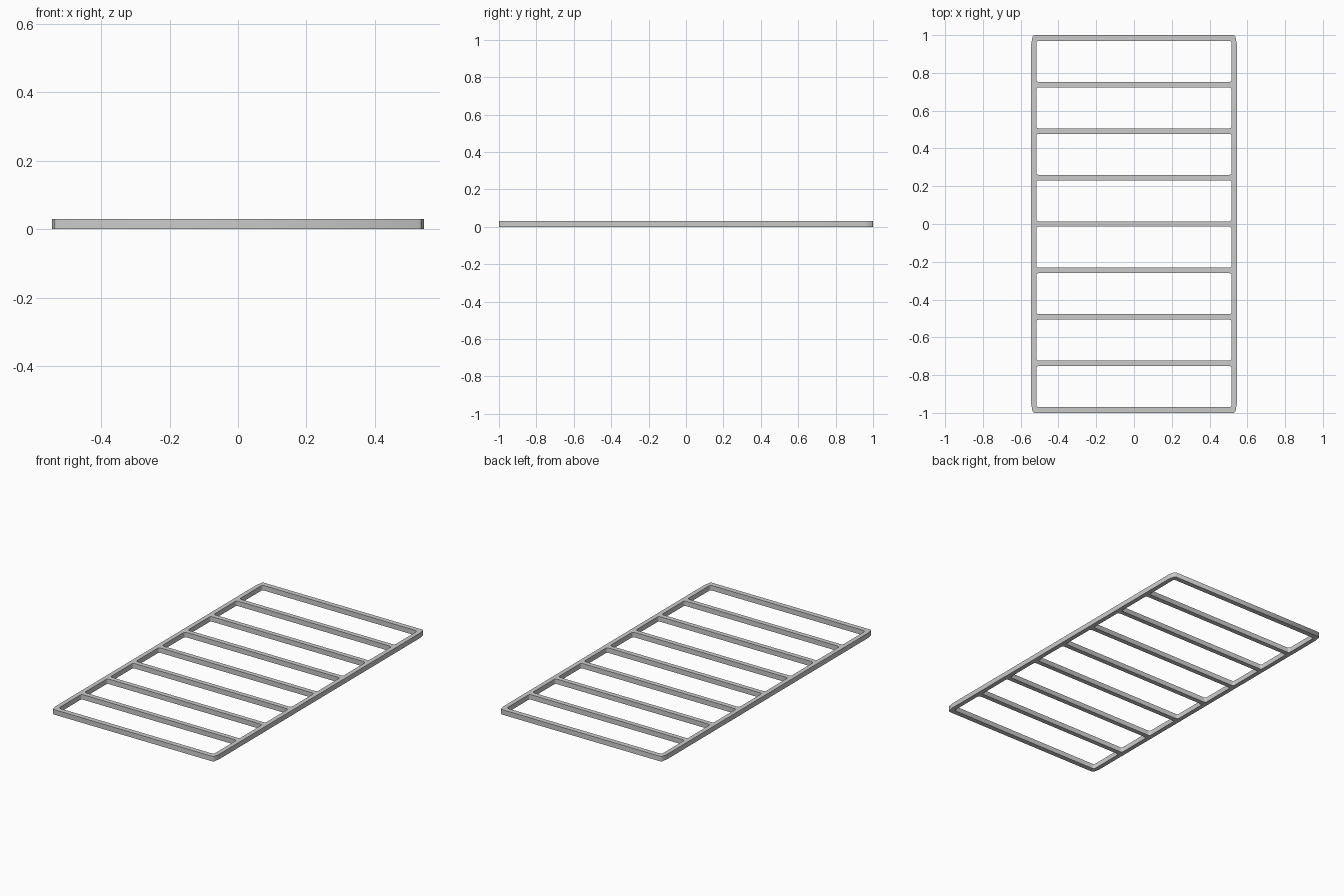
import bpy, math

if "Cube" in bpy.data.objects:
    bpy.data.objects.remove(bpy.data.objects["Cube"])

HEIGHT = 0.03
PITCH = 0.246
BAR = 0.029
HOLE_X = 0.517


def add_loop(curve, points):
    """Add a closed flat outline to the curve."""
    s = curve.splines.new('POLY')
    s.points.add(len(points) - 1)
    for p, (x, y) in zip(s.points, points):
        p.co = (x, y, 0, 1)
    s.use_cyclic_u = True


def mirrored(quarter):
    """Mirror a quarter outline (right side to far end) into a full loop."""
    half = quarter + [(-x, y) for x, y in reversed(quarter)]
    return half + [(-x, -y) for x, y in half]


def rounded_rect(cy, hx, hy, r, steps=3):
    arc = [math.pi / 2 * i / steps for i in range(steps + 1)]
    q = [(hx - r + r * math.cos(a), hy - r + r * math.sin(a)) for a in arc]
    return [(x, y + cy) for x, y in mirrored(q)]


curve = bpy.data.curves.new("slatted_frame", 'CURVE')
curve.dimensions = '2D'
curve.fill_mode = 'BOTH'
curve.extrude = HEIGHT / 2

# Outer outline with slightly tapered corners
add_loop(curve, mirrored([(0.544, 0.955), (0.537, 0.993), (0.529, 1.0)]))

# Eight openings between the cross bars
for i in range(8):
    add_loop(curve, rounded_rect((i - 3.5) * PITCH, HOLE_X, (PITCH - BAR) / 2, 0.012))

# Turn the extruded profile into a mesh standing on the floor
frame = bpy.data.objects.new("slatted_frame", curve)
frame.location.z = HEIGHT / 2
bpy.context.collection.objects.link(frame)
bpy.context.view_layer.objects.active = frame
frame.select_set(True)
bpy.ops.object.convert(target='MESH')
